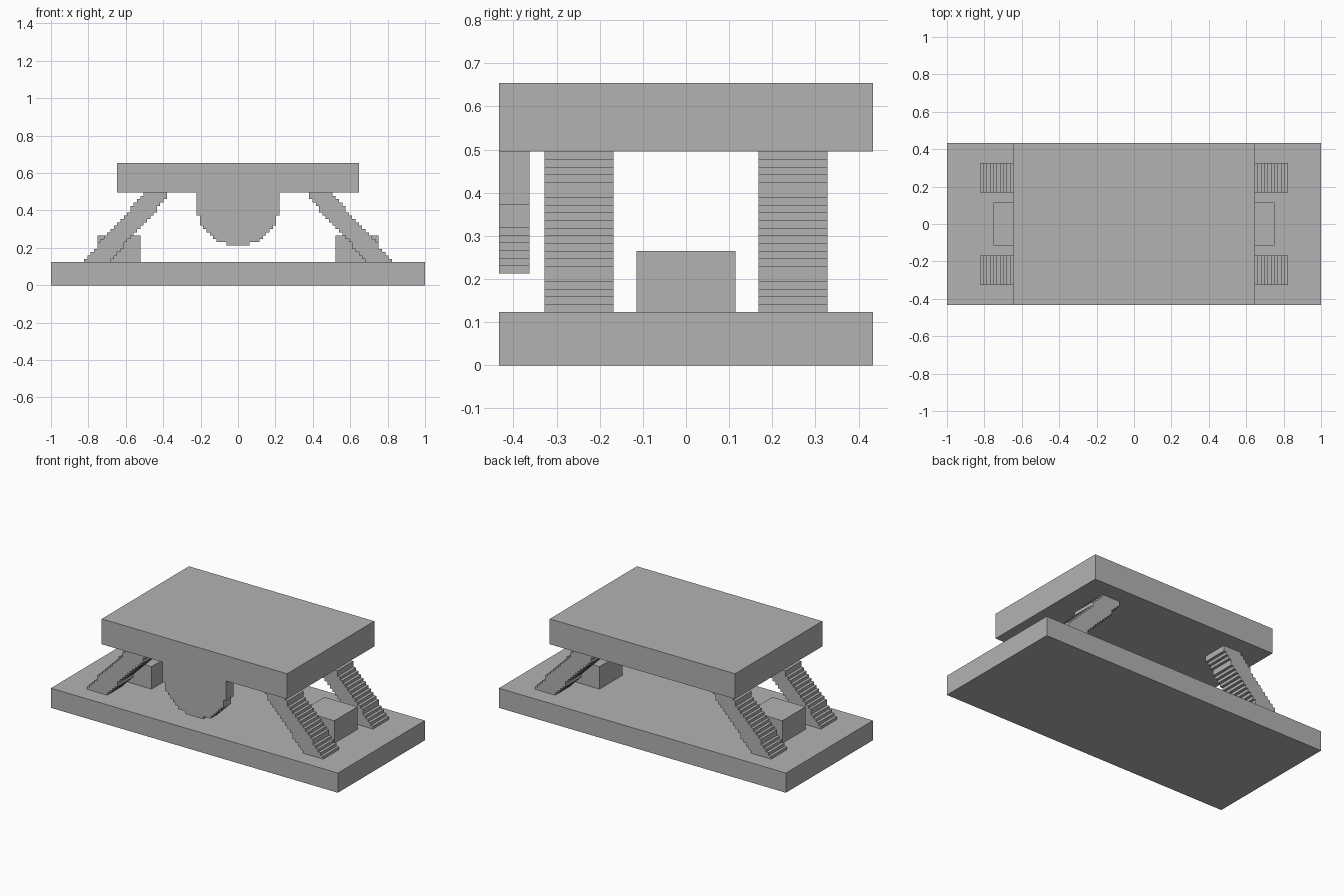
import bpy
import bmesh
import math

cube = bpy.data.objects.get("Cube")
if cube:
    bpy.data.objects.remove(cube, do_unlink=True)

U = 2 / 113  # one stair step; all sizes below are in steps

grey = bpy.data.materials.new("plain grey")
grey.use_nodes = True
grey.diffuse_color = (0.45, 0.45, 0.45, 1)
grey.node_tree.nodes["Principled BSDF"].inputs["Base Color"].default_value = (0.45, 0.45, 0.45, 1)


def extrude_profile(name, points, y0, y1):
    """Solid from an x-z outline, extruded along y."""
    bm = bmesh.new()
    face = bm.faces.new([bm.verts.new((x * U, y0 * U, z * U)) for x, z in points])
    grown = bmesh.ops.extrude_face_region(bm, geom=[face])["geom"]
    moved = [v for v in grown if isinstance(v, bmesh.types.BMVert)]
    bmesh.ops.translate(bm, verts=moved, vec=(0, (y1 - y0) * U, 0))
    bmesh.ops.recalc_face_normals(bm, faces=bm.faces)
    mesh = bpy.data.meshes.new(name)
    bm.to_mesh(mesh)
    bm.free()
    mesh.materials.append(grey)
    obj = bpy.data.objects.new(name, mesh)
    bpy.context.scene.collection.objects.link(obj)
    return obj


def box(name, x0, x1, y0, y1, z0, z1):
    return extrude_profile(name, [(x0, z0), (x1, z0), (x1, z1), (x0, z1)], y0, y1)


def stepped(rows):
    """Outline of stacked rows (left, right, bottom, top), listed upward."""
    right, left = [], []
    for x0, x1, z0, z1 in rows:
        for side, x in ((right, x1), (left, x0)):
            if len(side) > 1 and side[-1][0] == x:
                side.pop()
                side.append((x, z1))
            else:
                side += [(x, z0), (x, z1)]
    return right + left[::-1]


BASE_TOP, SLAB_BOTTOM, SLAB_TOP = 7, 28, 37
HALF_DEPTH = 24.5

# Base and raised top slab
box("base", -56.5, 56.5, -HALF_DEPTH, HALF_DEPTH, 0, BASE_TOP)
box("top_slab", -36.5, 36.5, -HALF_DEPTH, HALF_DEPTH, SLAB_BOTTOM, SLAB_TOP)

# Rounded, stepped apron hanging at the front
rows = []
for z in range(12, SLAB_BOTTOM):
    drop = max(24 - z, 0)
    half = math.floor(math.sqrt(158 - drop * drop)) + 0.5
    rows.append((-half, half, z, z + 1))
extrude_profile("front_apron", stepped(rows), -HALF_DEPTH, -HALF_DEPTH + 4)

# Slanted stair-stepped legs and the blocks between them
leg_rows = []
for i in range(SLAB_BOTTOM - BASE_TOP):
    shift = round(i * 0.9)
    leg_rows.append((38.5 - min(shift, 17), 46.5 - shift, BASE_TOP + i, BASE_TOP + i + 1))
leg_outline = stepped(leg_rows)

for side, sx in (("left", 1), ("right", -1)):
    outline = [(x * sx, z) for x, z in leg_outline]
    extrude_profile("front_leg_" + side, outline, -18.5, -9.5)
    extrude_profile("back_leg_" + side, outline, 9.5, 18.5)
    x0, x1 = sorted((29.5 * sx, 42.5 * sx))
    box("block_" + side, x0, x1, -6.5, 6.5, BASE_TOP, 15)
